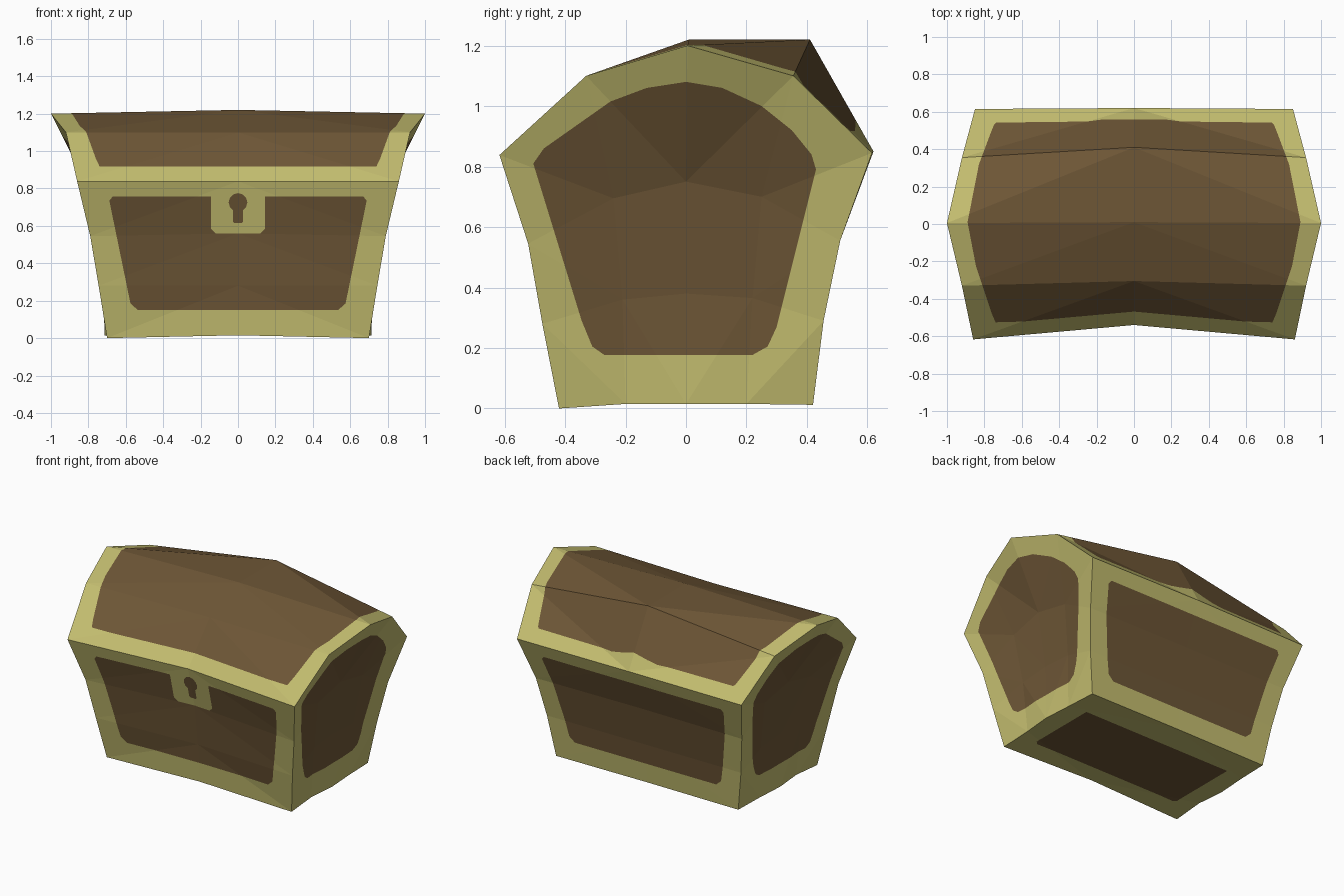
import bpy, bmesh, math
from mathutils import Vector

if "Cube" in bpy.data.objects:
    bpy.data.objects.remove(bpy.data.objects["Cube"])

FRONT, LID, BACK, RIGHT, LEFT, BASE = range(6)
GOLD, BROWN = 0, 1


def material(name, rgb):
    m = bpy.data.materials.new(name)
    m.diffuse_color = (*rgb, 1)
    m.use_nodes = True
    m.node_tree.nodes["Principled BSDF"].inputs["Base Color"].default_value = m.diffuse_color
    return m


# cross-section at the right end: front bottom, up, over the lid, down the back
end = [(.70, -.42, 0), (.745, -.475, .28), (.79, -.522, .545), (.86, -.617, .838),
       (.92, -.33, 1.10), (1, .005, 1.20), (.92, .355, 1.10), (.85, .615, .845),
       (.78, .51, .555), (.735, .455, .29), (.69, .42, .012)]
# cross-section at the middle (y, z)
mid = [(-.41, .015), (-.435, .28), (-.47, .56), (-.54, .838), (-.305, 1.10), (.01, 1.22),
       (.41, 1.22), (.62, .85), (.51, .56), (.455, .29), (.42, .015)]
# inner vertices of the hollowed end wall, bottom row upward
inner = [[(.695, -.2, .015), (.713, 0, .015), (.70, .2, .015)],
         [(.724, -.21, .36), (.72, 0, .38), (.72, .22, .365)],
         [(.772, -.24, .695), (.775, 0, .75), (.77, .25, .70)]]

bm = bmesh.new()
zone = bm.faces.layers.int.new("zone")


def face(verts, z):
    f = bm.faces.new(verts)
    f[zone] = z


middle = [bm.verts.new((0, y, z)) for y, z in mid]
for s, end_zone in ((1, RIGHT), (-1, LEFT)):
    ring = [bm.verts.new((s * x, y, z)) for x, y, z in end]
    # front, lid and back strips
    for i in range(10):
        z = FRONT if i < 3 else LID if i < 7 else BACK
        m0, m1, r0, r1 = middle[i], middle[i + 1], ring[i], ring[i + 1]
        if i in (5, 6):      # twisted lid strips beside the rear ridge
            face((m0, r0, m1), z)
            face((r0, r1, m1), z)
        else:
            face((m0, r0, r1, m1), z)
    # end wall grid
    rows = []
    for r, pts in enumerate(inner):
        vs = [bm.verts.new((s * x, y, z)) for x, y, z in pts]
        rows.append([ring[r]] + vs + [ring[10 - r]])
    rows.append(ring[3:8])
    for a, b in zip(rows, rows[1:]):
        for i in range(4):
            face((a[i], a[i + 1], b[i + 1], b[i]), end_zone)
    # half of the base
    face([middle[0]] + rows[0] + [middle[10]], BASE)

bmesh.ops.recalc_face_normals(bm, faces=bm.faces[:])
bmesh.ops.triangulate(bm, faces=bm.faces[:])


def outline(points, a, b):
    """Convex outline in axes a, b -> outward cutting planes."""
    c = sum((Vector(p) for p in points), Vector((0, 0))) / len(points)
    planes = []
    for p, q in zip(points, points[1:] + points[:1]):
        p, q = Vector(p), Vector(q)
        n = Vector((q.y - p.y, p.x - q.x))
        if n.dot(p - c) < 0:
            n = -n
        co, no = Vector((0, 0, 0)), Vector((0, 0, 0))
        co[a], co[b], no[a], no[b] = p.x, p.y, n.x, n.y
        planes.append((co, no.normalized()))
    return planes


def mirrored(half):
    return half + [(-x, y) for x, y in reversed(half)]


def paint(z, planes, mat):
    """Cut one zone along the planes and colour what lies inside."""
    for co, no in planes:
        fs = [f for f in bm.faces if f[zone] == z]
        geom = fs + list({e for f in fs for e in f.edges}) + list({v for f in fs for v in f.verts})
        bmesh.ops.bisect_plane(bm, geom=geom, plane_co=co, plane_no=no, dist=1e-5)
    for f in bm.faces:
        if f[zone] == z:
            c = f.calc_center_median()
            if all((c - co).dot(no) < 0 for co, no in planes):
                f.material_index = mat


# brown panels on front and back
wall = mirrored([(.67, .757), (.688, .735), (.575, .185), (.535, .15)])
paint(FRONT, outline(wall, 0, 2), BROWN)
paint(BACK, outline(wall, 0, 2), BROWN)

# lock plate and keyhole
plate = mirrored([(.145, .78), (.145, .585), (.12, .56)])
paint(FRONT, outline(plate, 0, 2), GOLD)
circle = [(.05 * math.cos(i * math.pi / 6), .725 + .05 * math.sin(i * math.pi / 6)) for i in range(12)]
paint(FRONT, outline(circle, 0, 2), BROWN)
paint(FRONT, outline(mirrored([(.028, .72), (.028, .625), (.02, .615)]), 0, 2), BROWN)

# lid panel, running over all four strips
lid = mirrored([(.71, -.56), (.745, -.525), (.76, -.48), (.825, -.33), (.89, .01),
                (.825, .34), (.765, .49), (.75, .53), (.735, .545), (.1, .56)])
paint(LID, outline(lid, 0, 1) + [(Vector((0, 0, .918)), Vector((0, 0, -1)))], BROWN)

# arched panels on both ends
arch = [(-.505, .81), (-.47, .86), (-.25, 1.015), (-.13, 1.06), (0, 1.08), (.12, 1.06), (.25, 1.0),
        (.35, .92), (.415, .84), (.43, .79), (.3, .27), (.27, .205), (.22, .177),
        (-.27, .177), (-.31, .205), (-.345, .29)]
paint(RIGHT, outline(arch, 1, 2), BROWN)
paint(LEFT, outline(arch, 1, 2), BROWN)

# base panel
paint(BASE, outline(mirrored([(.57, .22), (.57, -.26), (.55, -.28)]), 0, 1), BROWN)

bm.faces.layers.int.remove(zone)
mesh = bpy.data.meshes.new("chest")
bm.to_mesh(mesh)
bm.free()
mesh.materials.append(material("gold trim", (.55, .51, .16)))
mesh.materials.append(material("brown wood", (.155, .094, .037)))
bpy.context.collection.objects.link(bpy.data.objects.new("chest", mesh))
